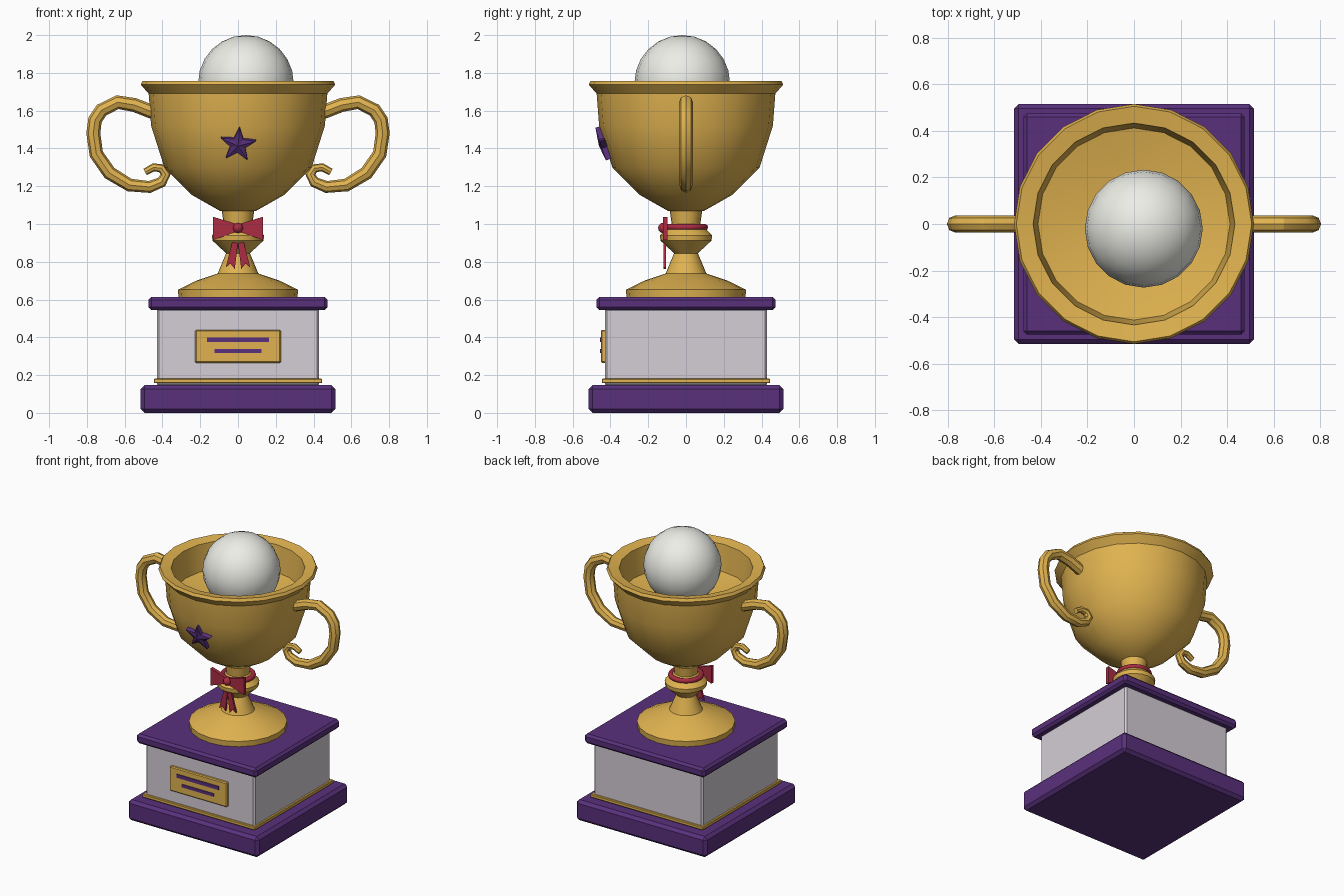
import bpy, bmesh, math
from mathutils import Matrix, Vector

if "Cube" in bpy.data.objects:
    bpy.data.objects.remove(bpy.data.objects["Cube"])


def material(name, rgb):
    m = bpy.data.materials.new(name)
    m.diffuse_color = (*rgb, 1)
    m.use_nodes = True
    m.node_tree.nodes["Principled BSDF"].inputs["Base Color"].default_value = m.diffuse_color
    return m


GOLD = material("gold", (0.75, 0.45, 0.08))
PURPLE = material("purple", (0.10, 0.03, 0.20))
STONE = material("pale_stone", (0.66, 0.61, 0.67))
RED = material("red", (0.40, 0.025, 0.055))
WHITE = material("white", (0.85, 0.85, 0.80))


def finish(bm, name, mat, smooth=None):
    bmesh.ops.recalc_face_normals(bm, faces=bm.faces)
    me = bpy.data.meshes.new(name)
    bm.to_mesh(me)
    bm.free()
    ob = bpy.data.objects.new(name, me)
    bpy.context.collection.objects.link(ob)
    me.materials.append(mat)
    if smooth:
        shade(ob, smooth)
    return ob


def shade(ob, angle):
    bpy.ops.object.select_all(action='DESELECT')
    ob.select_set(True)
    bpy.context.view_layer.objects.active = ob
    bpy.ops.object.shade_smooth_by_angle(angle=math.radians(angle))


def box(name, hx, y0, y1, z0, z1, mat, bevel=0.0):
    bm = bmesh.new()
    bmesh.ops.create_cube(bm, size=1)
    bmesh.ops.scale(bm, vec=(2 * hx, y1 - y0, z1 - z0), verts=bm.verts)
    bmesh.ops.translate(bm, vec=(0, (y0 + y1) / 2, (z0 + z1) / 2), verts=bm.verts)
    if bevel:
        bmesh.ops.bevel(bm, geom=bm.edges[:], offset=bevel, segments=1, affect='EDGES')
    return finish(bm, name, mat)


def lathe(name, profile, mat, sides=20, smooth=30):
    bm = bmesh.new()
    rings = []
    for r, z in profile:
        n = sides if r > 0 else 1
        rings.append([bm.verts.new((r * math.cos(2 * math.pi * i / sides),
                                    r * math.sin(2 * math.pi * i / sides), z)) for i in range(n)])
    for a, b in zip(rings, rings[1:]):
        for i in range(sides):
            j = (i + 1) % sides
            quad = [a[i % len(a)], a[j % len(a)], b[j % len(b)], b[i % len(b)]]
            bm.faces.new(list(dict.fromkeys(quad)))
    return finish(bm, name, mat, smooth)


def plate(name, pts, y0, y1, mat):
    """Extrude an outline in the xz plane from y0 to y1."""
    bm = bmesh.new()
    face = bm.faces.new([bm.verts.new((x, y0, z)) for x, z in pts])
    ext = bmesh.ops.extrude_face_region(bm, geom=[face])
    bmesh.ops.translate(bm, vec=(0, y1 - y0, 0),
                        verts=[g for g in ext['geom'] if isinstance(g, bmesh.types.BMVert)])
    return finish(bm, name, mat)


# Plinth
box("plinth_base", 0.515, -0.515, 0.515, 0, 0.147, PURPLE, 0.02)
box("plinth_body", 0.43, -0.43, 0.43, 0.14, 0.555, STONE, 0.012)
box("plinth_trim", 0.445, -0.445, 0.445, 0.157, 0.181, GOLD, 0.004)
box("plinth_top", 0.475, -0.475, 0.475, 0.545, 0.613, PURPLE, 0.016)

# Plaque with two engraved bars
box("plaque", 0.227, -0.45, -0.42, 0.265, 0.44, GOLD, 0.006)
box("plaque_bar_upper", 0.165, -0.456, -0.445, 0.375, 0.40, PURPLE)
box("plaque_bar_lower", 0.125, -0.456, -0.445, 0.317, 0.338, PURPLE)

# Foot and stem
lathe("foot_and_stem", [(0, 0.61), (0.315, 0.61), (0.318, 0.652), (0.22, 0.70), (0.108, 0.738),
                        (0.063, 0.845), (0.135, 0.912), (0.138, 0.94), (0.10, 0.98),
                        (0.076, 1.0), (0.087, 1.08), (0, 1.08)], GOLD)

# Bowl with flared rim and shallow inside
lathe("bowl", [(0, 1.062), (0.093, 1.068), (0.243, 1.153), (0.39, 1.30), (0.46, 1.52),
               (0.473, 1.69), (0.515, 1.738), (0.505, 1.758), (0.433, 1.745),
               (0.412, 1.56), (0.22, 1.515), (0, 1.495)], GOLD)

# Ball resting in the bowl
bm = bmesh.new()
bmesh.ops.create_uvsphere(bm, u_segments=20, v_segments=12, radius=0.253)
bmesh.ops.translate(bm, vec=(0.042, -0.02, 1.747), verts=bm.verts)
finish(bm, "ball", WHITE, 40)

# Scrolled handles
PATH = [(0.44, 1.588), (0.548, 1.63), (0.638, 1.645), (0.722, 1.603), (0.757, 1.55),
        (0.766, 1.48), (0.75, 1.37), (0.68, 1.27), (0.574, 1.206), (0.468, 1.196),
        (0.405, 1.222), (0.383, 1.262), (0.405, 1.295), (0.447, 1.30), (0.492, 1.275)]
for side, label in ((1, "right"), (-1, "left")):
    cu = bpy.data.curves.new("handle_" + label, 'CURVE')
    cu.dimensions = '3D'
    cu.bevel_depth = 0.037
    cu.bevel_resolution = 2
    cu.use_fill_caps = True
    sp = cu.splines.new('POLY')
    sp.points.add(len(PATH) - 1)
    for i, (x, z) in enumerate(PATH):
        sp.points[i].co = (side * x, 0, z, 1)
        sp.points[i].radius = 1 if i < 8 else 1 - 0.07 * (i - 7)
    cu.materials.append(GOLD)
    ob = bpy.data.objects.new("handle_" + label, cu)
    bpy.context.collection.objects.link(ob)
    bpy.ops.object.select_all(action='DESELECT')
    ob.select_set(True)
    bpy.context.view_layer.objects.active = ob
    bpy.ops.object.convert(target='MESH')
    shade(bpy.context.view_layer.objects.active, 30)

# Star on the bowl front, tilted to follow its slope
bm = bmesh.new()
outline = []
for i in range(10):
    a = math.radians(85 + 36 * i)
    r = 0.042 if i % 2 else 0.098
    outline.append((r * math.cos(a), r * math.sin(a)))
front = [bm.verts.new((x, -0.012, z)) for x, z in outline]
back = [bm.verts.new((x, 0.018, z)) for x, z in outline]
peak = bm.verts.new((0, -0.024, 0))
for i in range(10):
    j = (i + 1) % 10
    bm.faces.new([front[i], front[j], peak])
    bm.faces.new([front[i], back[i], back[j], front[j]])
bm.faces.new(back)
bmesh.ops.transform(bm, verts=bm.verts, matrix=Matrix.Translation(Vector((0, -0.438, 1.42)))
                    @ Matrix.Rotation(math.radians(18), 4, 'X'))
finish(bm, "star", PURPLE)

# Ribbon band, knot, bow loops and tails
bpy.ops.mesh.primitive_torus_add(major_segments=20, minor_segments=8, major_radius=0.10,
                                 minor_radius=0.017, location=(0, 0, 0.983))
band = bpy.context.object
band.name = "ribbon_band"
band.data.materials.append(RED)
shade(band, 50)

bm = bmesh.new()
bmesh.ops.create_uvsphere(bm, u_segments=10, v_segments=6, radius=0.028)
bmesh.ops.translate(bm, vec=(0, -0.12, 0.979), verts=bm.verts)
finish(bm, "ribbon_knot", RED, 50)

for s, label in ((1, "right"), (-1, "left")):
    plate("bow_loop_" + label, [(0, 0.962), (s * 0.132, 0.915), (s * 0.132, 1.038), (0, 0.998)],
          -0.122, -0.097, RED)
    plate("ribbon_tail_" + label, [(0, 0.975), (s * 0.012, 0.975), (s * 0.065, 0.77),
                                   (s * 0.04, 0.79), (s * 0.017, 0.762), (s * 0.002, 0.885)],
          -0.12, -0.105, RED)
